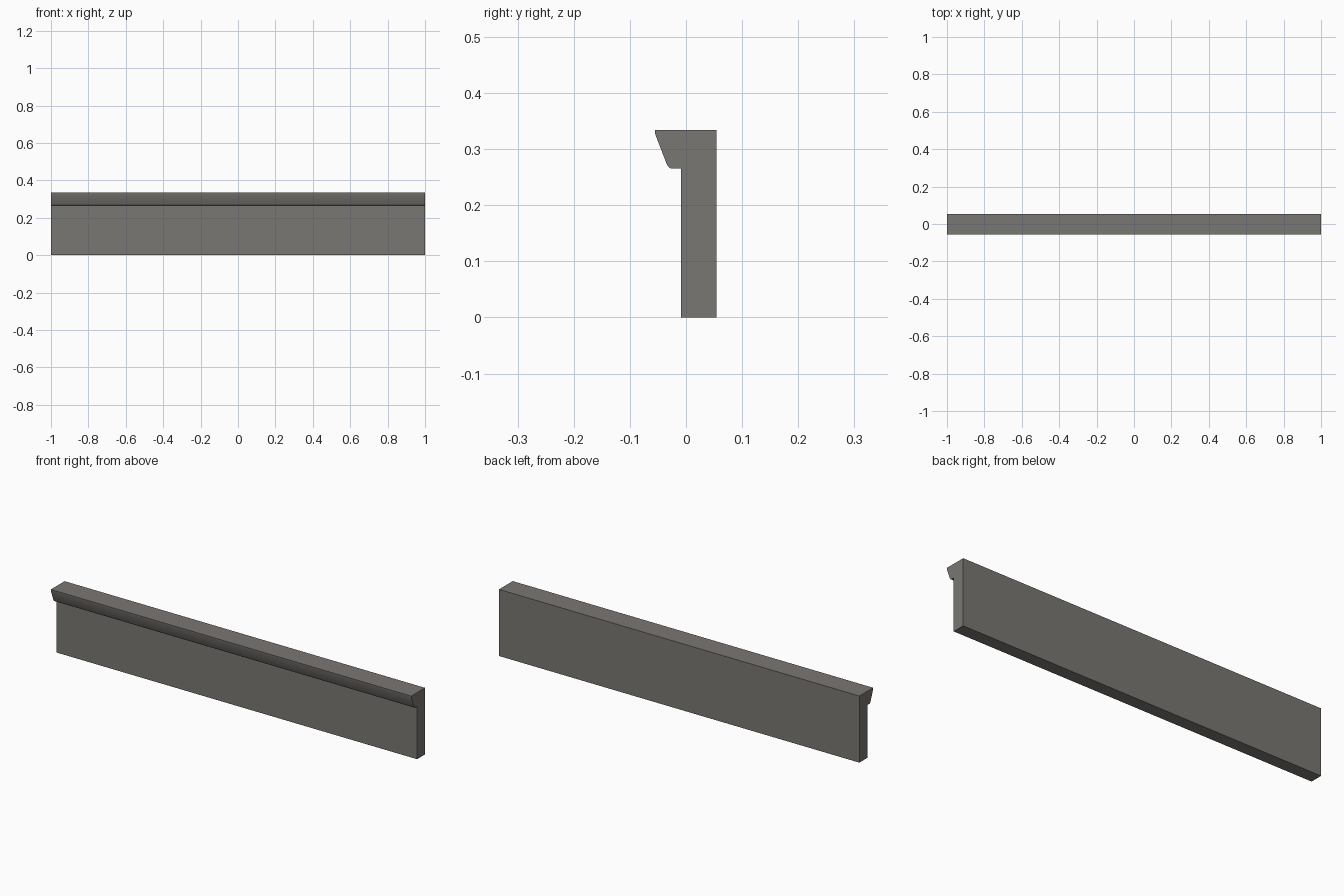
import bpy, bmesh, math

if "Cube" in bpy.data.objects:
    bpy.data.objects.remove(bpy.data.objects["Cube"])

# Cross-section (y, z): flat panel with an overhanging, tapered lip at the front
profile = [
    (0.054, 0.0), (0.054, 0.334), (-0.055, 0.334), (-0.055, 0.327),
    (-0.0345, 0.2735), (-0.0325, 0.2695), (-0.029, 0.2665), (-0.025, 0.265),
    (-0.009, 0.265), (-0.009, 0.0),
]

# Extrude the section along x
bm = bmesh.new()
section = bm.faces.new([bm.verts.new((-1, y, z)) for y, z in profile])
result = bmesh.ops.extrude_face_region(bm, geom=[section], use_keep_orig=True)
moved = [v for v in result["geom"] if isinstance(v, bmesh.types.BMVert)]
bmesh.ops.translate(bm, verts=moved, vec=(2, 0, 0))
bmesh.ops.recalc_face_normals(bm, faces=bm.faces)
mesh = bpy.data.meshes.new("lipped_panel")
bm.to_mesh(mesh)
bm.free()

panel = bpy.data.objects.new("lipped_panel", mesh)
bpy.context.collection.objects.link(panel)

# Warm grey stone
grey = bpy.data.materials.new("warm_grey")
grey.diffuse_color = (0.195, 0.184, 0.172, 1)
grey.use_nodes = True
grey.node_tree.nodes["Principled BSDF"].inputs["Base Color"].default_value = grey.diffuse_color
mesh.materials.append(grey)

# Smooth the rounded lip, keep the square edges crisp
bpy.context.view_layer.objects.active = panel
panel.select_set(True)
bpy.ops.object.shade_smooth_by_angle(angle=math.radians(35))
